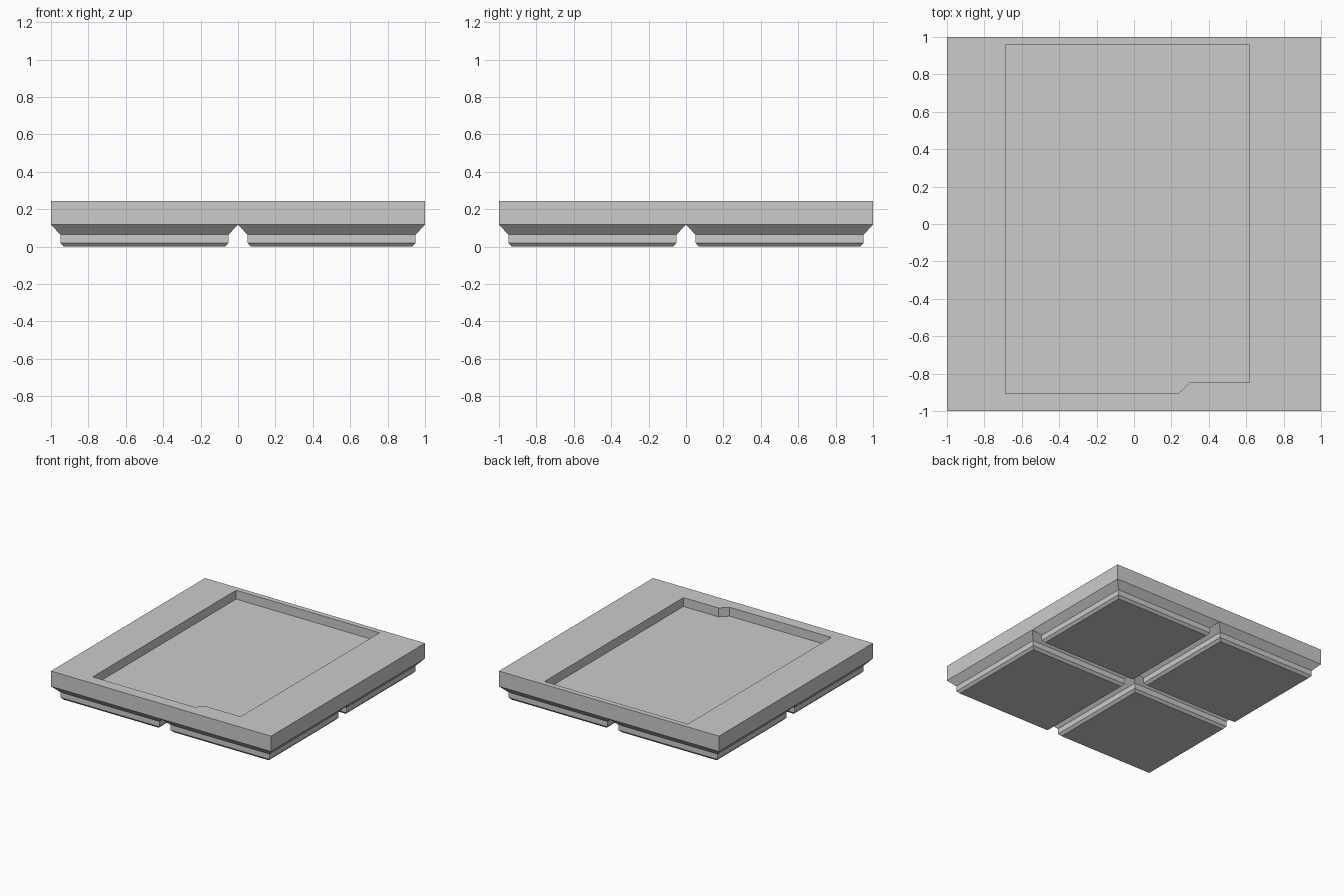
import bpy
import bmesh

cube = bpy.data.objects.get("Cube")
if cube:
    bpy.data.objects.remove(cube, do_unlink=True)

# Single plain grey material
grey = bpy.data.materials.new("plain grey")
grey.use_nodes = True
COLOUR = (0.6, 0.6, 0.6, 1.0)
grey.diffuse_color = COLOUR
grey.node_tree.nodes["Principled BSDF"].inputs["Base Color"].default_value = COLOUR

TOP, SEAM, FLOOR = 0.243, 0.117, 0.170


def square(cx, cy, half):
    """Counter-clockwise square outline."""
    return [(cx + sx * half, cy + sy * half)
            for sx, sy in ((-1, -1), (1, -1), (1, 1), (-1, 1))]


def ring(bm, outline, z):
    return [bm.verts.new((x, y, z)) for x, y in outline]


def walls(bm, a, b):
    """Join two matching rings with quads."""
    n = len(a)
    for i in range(n):
        j = (i + 1) % n
        bm.faces.new((a[i], a[j], b[j], b[i]))


def finish(bm, name):
    mesh = bpy.data.meshes.new(name)
    bm.to_mesh(mesh)
    bm.free()
    mesh.materials.append(grey)
    obj = bpy.data.objects.new(name, mesh)
    bpy.context.collection.objects.link(obj)


# Slab with a recessed pocket that has a stepped front edge
pocket = [(-0.687, -0.906), (0.238, -0.906), (0.297, -0.848),
          (0.617, -0.848), (0.617, 0.957), (-0.687, 0.957)]
bm = bmesh.new()
low = ring(bm, square(0, 0, 1), SEAM)
high = ring(bm, square(0, 0, 1), TOP)
rim = ring(bm, pocket, TOP)
floor = ring(bm, pocket, FLOOR)
walls(bm, low, high)
walls(bm, rim, floor)
bm.faces.new(floor)
border = [bm.edges.get((r[i - 1], r[i])) for r in (high, rim) for i in range(len(r))]
fill = bmesh.ops.triangle_fill(bm, edges=border, use_beauty=True, normal=(0, 0, 1))
for face in fill["geom"]:
    if isinstance(face, bmesh.types.BMFace):
        face.normal_update()
        if face.normal.z < 0:
            face.normal_flip()
finish(bm, "pocketed_slab")

# Four stepped, chamfered feet: (half width, height) from the bottom up
profile = [(0.431, 0), (0.45, 0.02), (0.45, 0.064), (0.5, SEAM)]
for side, cx in (("right", -0.5), ("left", 0.5)):
    for end, cy in (("front", -0.5), ("back", 0.5)):
        bm = bmesh.new()
        rings = [ring(bm, square(cx, cy, half), z) for half, z in profile]
        bm.faces.new(rings[0][::-1])
        for a, b in zip(rings, rings[1:]):
            walls(bm, a, b)
        finish(bm, f"{end}_{side}_foot")
